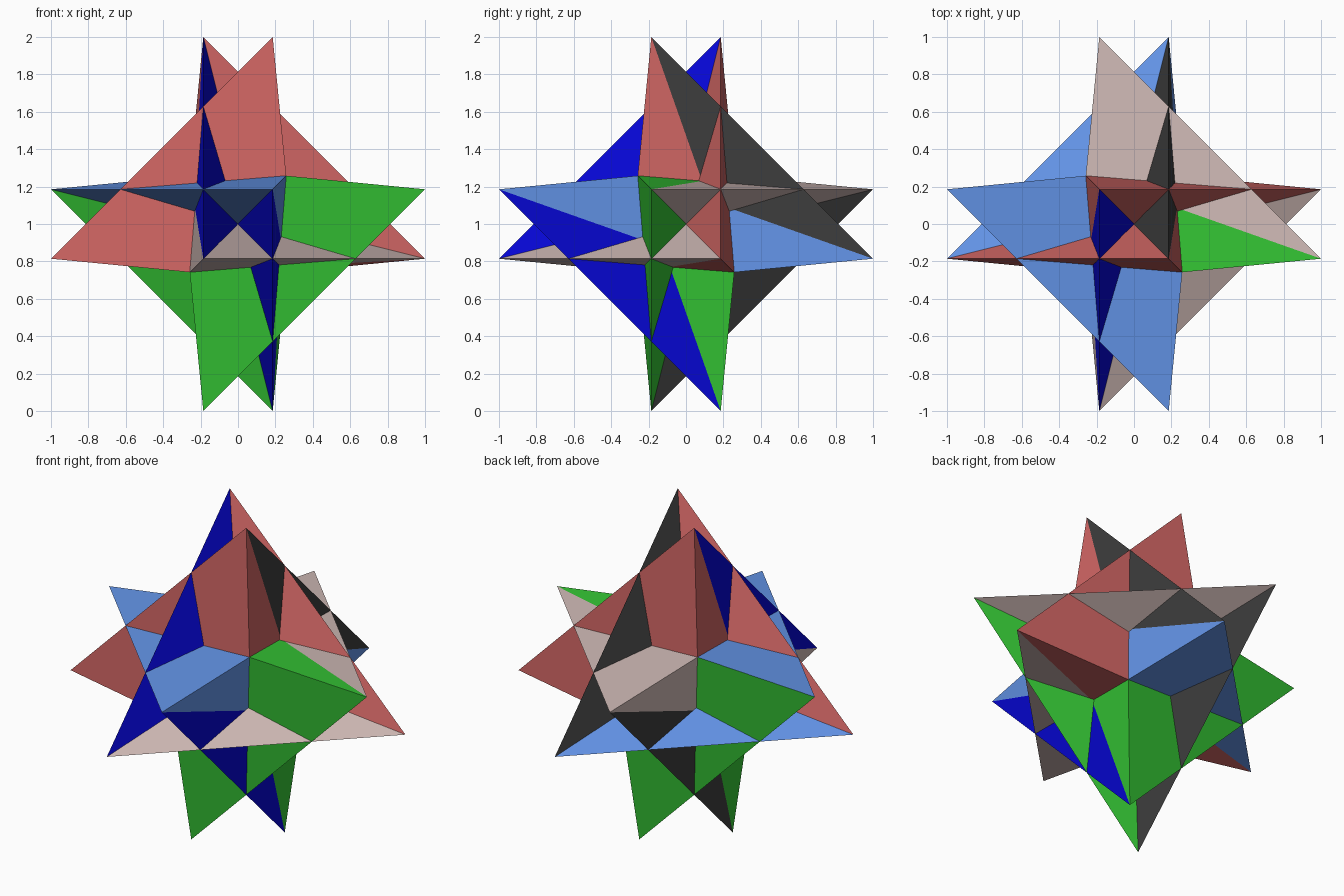
import bpy
from mathutils import Vector

cube = bpy.data.objects.get("Cube")
if cube:
    bpy.data.objects.remove(cube, do_unlink=True)

CORNER = 0.258   # half size of the four inner corners
OFFSET = 0.1855  # sideways offset of each spike tip
CENTRE = Vector((0, 0, 1))


def srgb(*rgb):
    return tuple(((v / 255 + 0.055) / 1.055) ** 2.4 if v > 10 else v / 255 / 12.92 for v in rgb) + (1.0,)


def make_material(name, colour):
    mat = bpy.data.materials.new(name)
    mat.diffuse_color = colour
    mat.use_nodes = True
    bsdf = next(n for n in mat.node_tree.nodes if n.type == 'BSDF_PRINCIPLED')
    bsdf.inputs["Base Color"].default_value = colour
    bsdf.inputs["Roughness"].default_value = 0.8
    return mat


MATS = {
    "red": make_material("soft_red", srgb(205, 100, 98)),
    "green": make_material("green", srgb(52, 196, 52)),
    "blue": make_material("deep_blue", srgb(6, 6, 212)),
    "sky": make_material("sky_blue", srgb(100, 149, 233)),
    "grey": make_material("dark_grey", srgb(60, 60, 60)),
    "rose": make_material("pale_rose", srgb(207, 185, 181)),
}

AXES = {s + n: Vector([(1 if s == "+" else -1) * (i == k) for k in range(3)])
        for s in "+-" for i, n in enumerate("xyz")}


def spike_panel(name, facing, dir_a, dir_b, middle, end_a, end_b):
    """Trapezoid between two spikes, plus the pit wall folded back from its long edge."""
    f, a, b = AXES[facing], AXES[dir_a], AXES[dir_b]
    tip_a = a + OFFSET * (f - b)
    tip_b = b + OFFSET * (f - a)
    corner_a = CORNER * (f + a - b)
    corner_b = CORNER * (f - a + b)
    mid = (corner_a + corner_b) / 2
    far = -CORNER * (f + a + b)
    # crossing point of the trapezoid's diagonals
    long_side = (tip_a - tip_b).length
    short_side = (corner_a - corner_b).length
    cross = tip_a.lerp(corner_b, long_side / (long_side + short_side))

    verts = [tip_a, tip_b, corner_a, corner_b, mid, cross, far]
    faces = [(0, 2, 4, 5), (1, 5, 4, 3), (0, 5, 1), (0, 1, 6)]
    colours = [end_a, end_b, middle, middle]
    # turn each face outward: panels face out, pit walls face back across
    for i, face in enumerate(faces):
        p, q, r = (verts[k] for k in face[:3])
        outward = -f if i == 3 else f
        if (q - p).cross(r - p).dot(outward) < 0:
            faces[i] = face[::-1]

    mesh = bpy.data.meshes.new(name)
    mesh.from_pydata([v + CENTRE for v in verts], [], faces)
    used = list(dict.fromkeys(colours))
    for key in used:
        mesh.materials.append(MATS[key])
    for poly, key in zip(mesh.polygons, colours):
        poly.material_index = used.index(key)
    mesh.update()
    bpy.context.collection.objects.link(bpy.data.objects.new(name, mesh))


# name, facing, the two spike directions, middle colour, end colours
PANELS = [
    ("left_upper_panel", "+x", "+z", "+y", "grey", "red", "sky"),
    ("left_lower_panel", "+x", "-y", "-z", "blue", "sky", "green"),
    ("front_upper_panel", "-y", "+z", "-x", "red", "red", "red"),
    ("front_lower_panel", "-y", "+x", "-z", "green", "green", "green"),
    ("top_front_panel", "+z", "-y", "-x", "sky", "sky", "sky"),
    ("top_back_panel", "+z", "+x", "+y", "rose", "green", "rose"),
    ("right_upper_panel", "-x", "-y", "+z", "blue", "rose", "red"),
    ("right_lower_panel", "-x", "+y", "-z", "grey", "rose", "green"),
    ("back_upper_panel", "+y", "+z", "+x", "red", "red", "red"),
    ("back_lower_panel", "+y", "-x", "-z", "green", "green", "green"),
    ("bottom_front_panel", "-z", "+x", "-y", "rose", "red", "rose"),
    ("bottom_back_panel", "-z", "-x", "+y", "sky", "red", "sky"),
]
for panel in PANELS:
    spike_panel(*panel)
